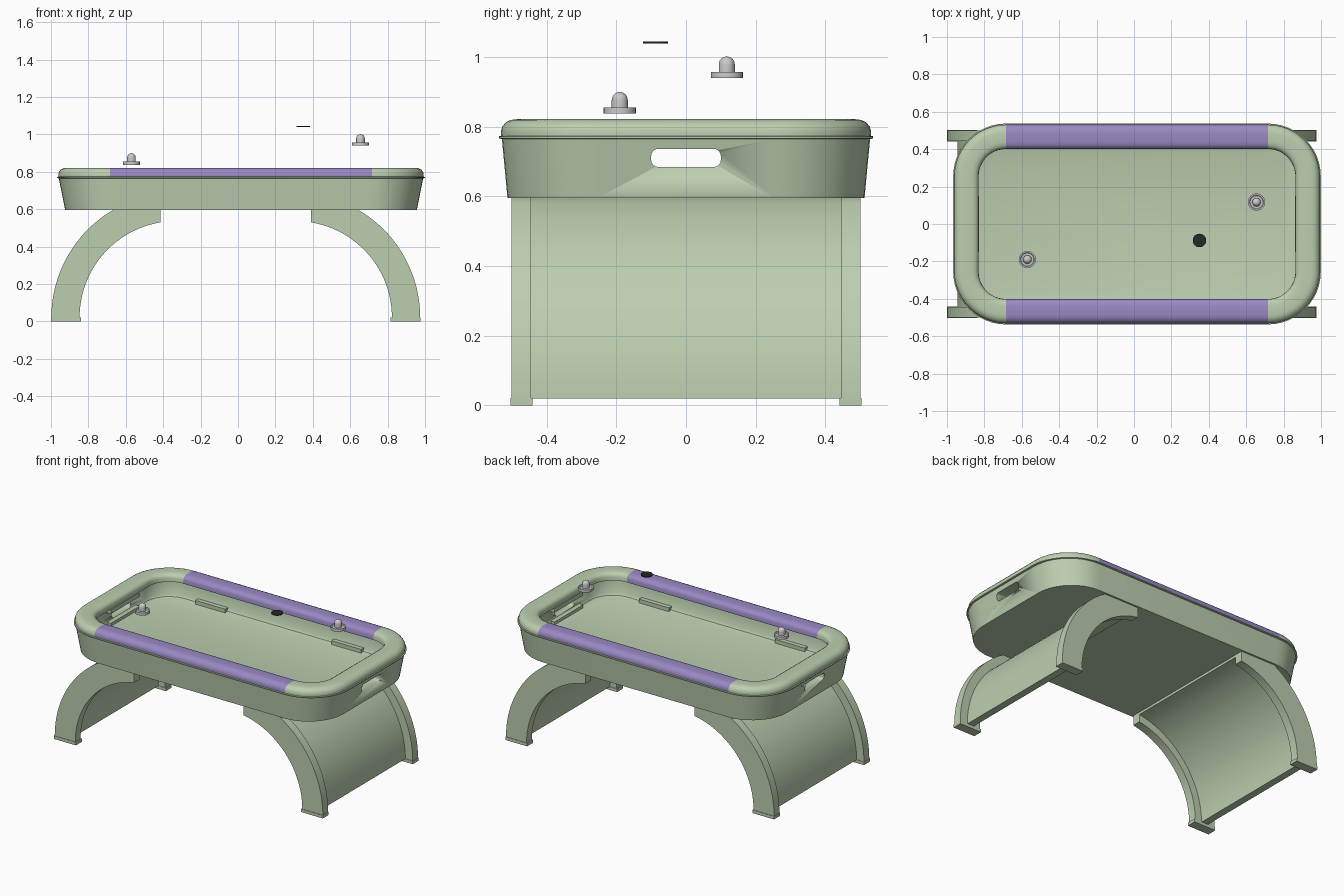
import bpy, bmesh, math
from math import sin, cos, pi, radians, sqrt

if "Cube" in bpy.data.objects:
    bpy.data.objects.remove(bpy.data.objects["Cube"])

def mat(name, c):
    m = bpy.data.materials.new(name)
    m.diffuse_color = (*c, 1)
    m.use_nodes = True
    m.node_tree.nodes["Principled BSDF"].inputs["Base Color"].default_value = m.diffuse_color
    return m

GREEN = mat("green", (0.50, 0.62, 0.43))
PURPLE = mat("purple", (0.32, 0.25, 0.55))
BLACK = mat("black", (0.02, 0.02, 0.02))

def finish(name, verts, faces, m=None, smooth=True):
    me = bpy.data.meshes.new(name)
    me.from_pydata(verts, [], faces)
    bm = bmesh.new()
    bm.from_mesh(me)
    bmesh.ops.recalc_face_normals(bm, faces=bm.faces)
    bm.to_mesh(me)
    bm.free()
    ob = bpy.data.objects.new(name, me)
    bpy.context.collection.objects.link(ob)
    if m:
        me.materials.append(m)
    if smooth:
        bpy.ops.object.select_all(action='DESELECT')
        ob.select_set(True)
        bpy.context.view_layer.objects.active = ob
        bpy.ops.object.shade_smooth_by_angle(angle=radians(35))
    return ob

def box(name, x0, x1, y0, y1, z0, z1, m):
    v = [(x, y, z) for x in (x0, x1) for y in (y0, y1) for z in (z0, z1)]
    f = [(0, 1, 3, 2), (4, 6, 7, 5), (0, 4, 5, 1), (2, 3, 7, 6), (0, 2, 6, 4), (1, 5, 7, 3)]
    return finish(name, v, f, m, False)

def extrude(name, pts, axis, a, b, m):
    # pts: polygon in the plane across the axis
    put = (lambda p, t: (t, p[0], p[1])) if axis == 'x' else (lambda p, t: (p[0], t, p[1]))
    n = len(pts)
    v = [put(p, a) for p in pts] + [put(p, b) for p in pts]
    f = [tuple(range(n)), tuple(range(n, 2 * n))]
    f += [(i, (i + 1) % n, n + (i + 1) % n, n + i) for i in range(n)]
    return finish(name, v, f, m)

# Rounded-rectangle outline: corner centres plus angle, inset by d
CX, HX, HY, R, N = 0.016, 0.98, 0.534, 0.28, 12
def corner(sx, sy, a0):
    return [(sx, sy, radians(a0 + 90 * i / N)) for i in range(N + 1)]
RIGHT = corner(1, -1, -90) + corner(1, 1, 0)
LEFT = corner(-1, 1, 90) + corner(-1, -1, 180)

def at(p, d, z, ex=0):
    sx, sy, a = p
    return (CX + sx * (HX - R - ex) + (R - d) * cos(a), sy * (HY - R) + (R - d) * sin(a), z)

# Table tray: lofted outline, tapered outside, hollow with a floor
path = RIGHT + LEFT
prof = [(.022, .018, .595), (.006, 0, .764), (-.003, 0, .766), (-.003, 0, .772),
        (.01, 0, .775), (.10, 0, .775), (.105, 0, .68), (.115, 0, .665), (.13, 0, .66)]
n = len(path)
v = [at(p, d, z, ex) for d, ex, z in prof for p in path]
f = [(k * n + i, k * n + (i + 1) % n, (k + 1) * n + (i + 1) % n, (k + 1) * n + i)
     for k in range(len(prof) - 1) for i in range(n)]
f += [tuple(range(n)), tuple(range((len(prof) - 1) * n, len(prof) * n))]
tray = finish("table_tray", v, f, GREEN)

# Hand slots cut in both ends
slot = []
for sy, sz, a0 in ((1, 1, 0), (-1, 1, 90), (-1, -1, 180), (1, -1, 270)):
    for i in range(5):
        a = radians(a0 + 22.5 * i)
        slot.append((sy * .08 + .02 * cos(a), .71 + sz * .006 + .02 * sin(a)))
for s, nm in ((-1, "left"), (1, "right")):
    c = extrude("slot_cutter_" + nm, slot, 'x', CX + s * .83, CX + s * 1.05, None)
    c.hide_render = True
    c.hide_viewport = True
    b = tray.modifiers.new("slot", 'BOOLEAN')
    b.object = c
    b.solver = 'EXACT'
    # Goal box behind the slot
    xs = sorted((CX + s * .845, CX + s * .885))
    box("goal_top_" + nm, *xs, -.15, .15, .742, .77, GREEN)
    box("goal_bottom_" + nm, *xs, -.15, .15, .66, .68, GREEN)

# Ledges on the long inner walls
for sx in (-1, 1):
    for sy in (-1, 1):
        y0, y1 = sorted((sy * .40, sy * .44))
        box("wall_ledge", CX + sx * .5 - .11, CX + sx * .5 + .11, y0, y1, .65, .685, GREEN)

# Rounded rim: green end pieces and purple side rails
rim = [(.004, .772), (.003, .786), (.007, .800), (.017, .812), (.032, .819), (.048, .821),
       (.095, .821), (.113, .818), (.126, .810), (.132, .798), (.133, .772)]
def sweep(name, pth, m):
    k = len(rim)
    v = [at(p, d, z) for p in pth for d, z in rim]
    f = [(i * k + j, i * k + (j + 1) % k, (i + 1) * k + (j + 1) % k, (i + 1) * k + j)
         for i in range(len(pth) - 1) for j in range(k)]
    f += [tuple(range(k)), tuple(range(len(v) - k, len(v)))]
    return finish(name, v, f, m)
sweep("rim_right", RIGHT, GREEN)
sweep("rim_left", LEFT, GREEN)
sweep("rail_back", [RIGHT[-1], LEFT[0]], PURPLE)
sweep("rail_front", [LEFT[-1], RIGHT[0]], PURPLE)

# Arched legs
LX, TOP, END = -.331, .597, -.414
def arch(ro, ri, s, z0=.02):
    def arc(r, a0, a1, k=24):
        return [(LX - r * cos(a0 + (a1 - a0) * i / k), z0 + r * sin(a0 + (a1 - a0) * i / k))
                for i in range(k + 1)]
    out = arc(ro, 0, math.asin(min(1, (TOP - z0) / ro)))
    inn = arc(ri, math.acos((LX - END) / ri), 0)
    pts = out + [(END, TOP)] + inn
    return [(x, z) if s < 0 else (-.024 - x, z) for x, z in pts]

for s, nm in ((-1, "left"), (1, "right")):
    for y, side in ((-.472, "front"), (.472, "back")):
        extrude(f"leg_{side}_{nm}", arch(.667, .516, s), 'y', y - .028, y + .028, GREEN)
        x0, x1 = sorted((-.012 + s * .828, -.012 + s * .988))
        box(f"foot_{side}_{nm}", x0, x1, y - .031, y + .031, 0, .021, GREEN)
    extrude("leg_panel_" + nm, arch(.613, .565, s), 'y', -.446, .446, GREEN)

# Lathed strikers and the flat puck
def lathe(name, prof, x, y, z, m=None, k=32):
    v = [(x + r * cos(2 * pi * i / k), y + r * sin(2 * pi * i / k), z + h)
         for r, h in prof for i in range(k)]
    f = [(j * k + i, j * k + (i + 1) % k, (j + 1) * k + (i + 1) % k, (j + 1) * k + i)
         for j in range(len(prof) - 1) for i in range(k)]
    f += [tuple(range(k)), tuple(range(len(v) - k, len(v)))]
    return finish(name, v, f, m)

dome = [(.023 * cos(radians(a)), .039 + .023 * sin(radians(a))) for a in range(0, 90, 12)]
striker = [(.046, 0), (.046, .018), (.038, .018), (.034, .015), (.023, .015)] + dome + [(.001, .062)]
lathe("striker_left", striker, -.57, -.19, .837)
lathe("striker_right", striker, .655, .117, .939)
lathe("puck", [(.036, 0), (.036, .006)], .35, -.088, 1.038, BLACK)
